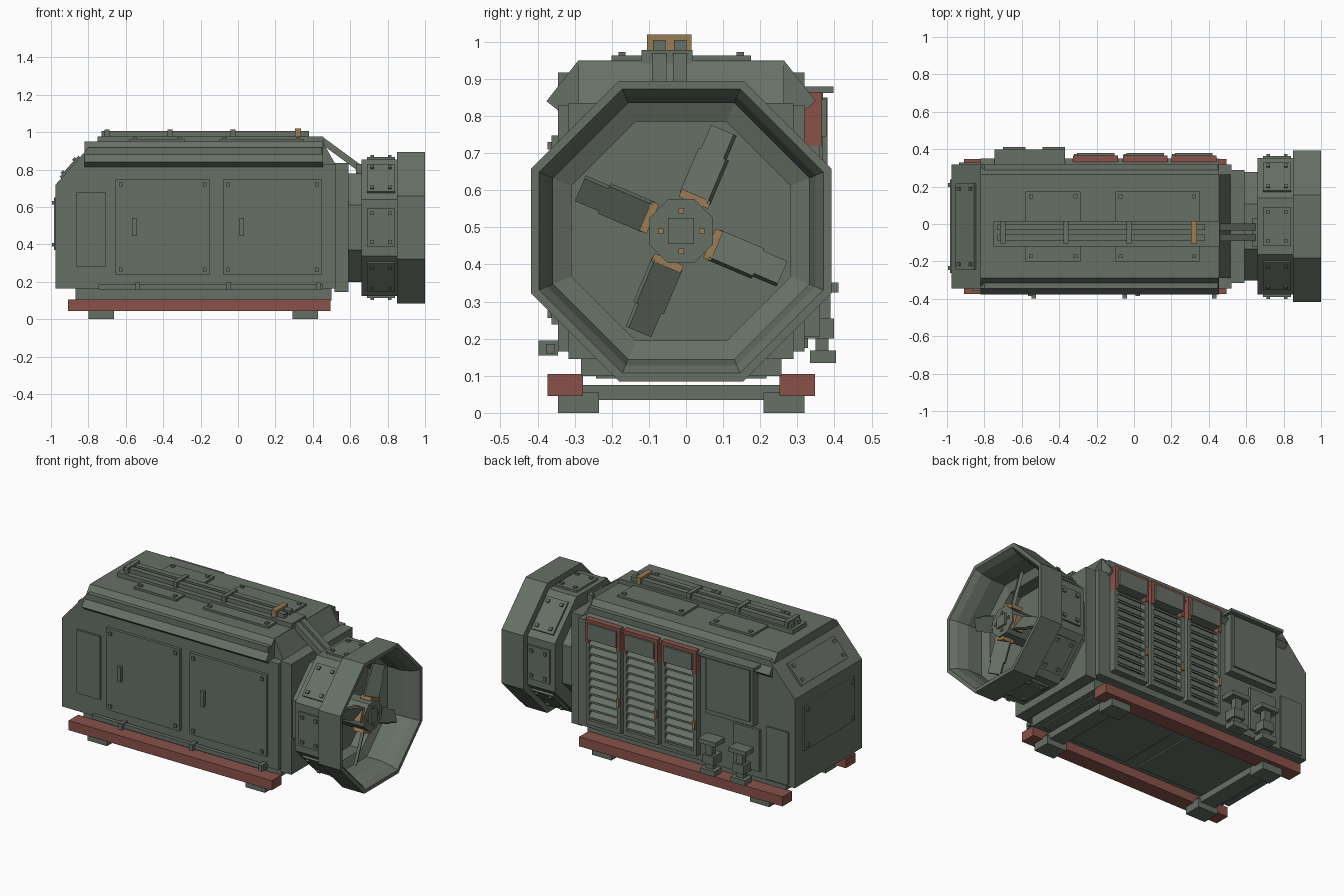
import bpy, bmesh
from math import cos, sin, pi, radians
from mathutils import Vector, Matrix

if "Cube" in bpy.data.objects:
    bpy.data.objects.remove(bpy.data.objects["Cube"], do_unlink=True)


def material(name, rgb):
    m = bpy.data.materials.new(name)
    m.use_nodes = True
    m.diffuse_color = (*rgb, 1)
    m.node_tree.nodes["Principled BSDF"].inputs["Base Color"].default_value = (*rgb, 1)
    return m


GREEN = material("grey_green_paint", (0.135, 0.162, 0.132))
RED = material("rust_red_paint", (0.25, 0.085, 0.068))
TAN = material("tan_fittings", (0.32, 0.2, 0.09))
CY, CZ = -0.013, 0.49      # centre line of body and fan


def finish(name, bm, mat):
    bmesh.ops.recalc_face_normals(bm, faces=bm.faces)
    me = bpy.data.meshes.new(name)
    bm.to_mesh(me)
    bm.free()
    me.materials.append(mat)
    ob = bpy.data.objects.new(name, me)
    bpy.context.collection.objects.link(ob)
    return ob


def add_box(bm, size, matrix):
    bmesh.ops.create_cube(bm, size=1, matrix=matrix @ Matrix.Diagonal((*size, 1)))


def box(name, x, y, z, mat=GREEN):
    bm = bmesh.new()
    lo, hi = Vector((x[0], y[0], z[0])), Vector((x[1], y[1], z[1]))
    add_box(bm, hi - lo, Matrix.Translation((lo + hi) / 2))
    return finish(name, bm, mat)


def prism(name, pts, axis, a, b, mat=GREEN):
    """Extrude an XZ profile along y, or a YZ profile along x."""
    bm = bmesh.new()
    place = (lambda p, d: (p[0], d, p[1])) if axis == "y" else (lambda p, d: (d, p[0], p[1]))
    face = bm.faces.new([bm.verts.new(place(p, a)) for p in pts])
    new = bmesh.ops.extrude_face_region(bm, geom=[face])["geom"]
    shift = Vector(place((0, 0), b - a))
    bmesh.ops.translate(bm, vec=shift, verts=[v for v in new if isinstance(v, bmesh.types.BMVert)])
    return finish(name, bm, mat)


def panel(name, centre, u, n, w, h, t=0.015, bolts=True, mat=GREEN):
    """Raised plate: width along u, facing n, with square corner bolts."""
    u, n = Vector(u).normalized(), Vector(n).normalized()
    m = Matrix((u, n.cross(u), n)).transposed().to_4x4()
    m.translation = centre
    bm = bmesh.new()
    add_box(bm, (w, h, t * 2), m)
    if bolts:
        for sx in (-1, 1):
            for sy in (-1, 1):
                add_box(bm, (0.02, 0.02, 0.02), m @ Matrix.Translation(
                    (sx * (w / 2 - 0.028), sy * (h / 2 - 0.028), t)))
    return finish(name, bm, mat)


def octagon_ring(name, profile, mat=GREEN):
    """Sweep a closed (x, apothem) profile around the fan axis in eight flats."""
    bm = bmesh.new()
    rows = []
    for k in range(8):
        a = pi / 8 + k * pi / 4
        rows.append([bm.verts.new((x, CY + r / cos(pi / 8) * cos(a), CZ + r / cos(pi / 8) * sin(a)))
                     for x, r in profile])
    n = len(profile)
    for k in range(8):
        p, q = rows[k], rows[(k + 1) % 8]
        for i in range(n):
            j = (i + 1) % n
            bm.faces.new((p[i], p[j], q[j], q[i]))
    return finish(name, bm, mat)


def octagon_disc(name, x0, x1, r, mat=GREEN):
    pts = [(CY + r / cos(pi / 8) * cos(pi / 8 + k * pi / 4),
            CZ + r / cos(pi / 8) * sin(pi / 8 + k * pi / 4)) for k in range(8)]
    return prism(name, pts, "x", x0, x1, mat)


# Body shell, roof and base
FRONT, BACK = CY - 0.332, CY + 0.332
prism("body", [(-0.975, 0.165), (-0.975, 0.72), (-0.8, 0.917), (0.45, 0.917), (0.45, 0.83), (0.52, 0.83),
               (0.52, 0.165)], "y", FRONT, BACK)
half = [(0.332, 0.815), (0.363, 0.84), (0.277, 0.95)]
prism("roof_cap", [(CY + y, z) for y, z in half] + [(CY - y, z) for y, z in half[::-1]],
      "x", -0.82, 0.455)
prism("roof_end_slope", [(0.44, 0.83), (0.44, 0.945), (0.455, 0.945), (0.52, 0.83)],
      "y", CY - 0.277, CY + 0.277)
box("base", (-0.87, 0.5), (CY - 0.27, CY + 0.27), (0.1, 0.17))
for i, x in enumerate((-0.53, 0.16)):
    panel(f"underside_plate_{i}", (x, CY, 0.1), (1, 0, 0), (0, 0, -1), 0.6, 0.46, 0.008, False)

# Skids, feet and cross beams
for side, s in (("front", -1), ("back", 1)):
    box(f"{side}_skid", (-0.91, 0.495), sorted((CY + s * 0.265, CY + s * 0.36)), (0.045, 0.105), RED)
    for end, x in (("left", 0.36), ("right", -0.732)):
        box(f"{side}_{end}_foot", (x - 0.068, x + 0.068), sorted((CY + s * 0.222, CY + s * 0.332)), (0, 0.055))
for end, x in (("left", 0.36), ("right", -0.732)):
    box(f"{end}_cross_beam", (x - 0.05, x + 0.05), (CY - 0.28, CY + 0.28), (0.035, 0.075))

# Front doors, access panel and handles
for i, (x0, x1, hx) in enumerate(((-0.655, -0.15, -0.555), (-0.08, 0.45, 0.02))):
    panel(f"front_door_{i}", ((x0 + x1) / 2, FRONT, 0.493), (1, 0, 0), (0, -1, 0), x1 - x0, 0.51, 0.018)
    box(f"door_handle_{i}", (hx - 0.011, hx + 0.011), (FRONT - 0.04, FRONT), (0.445, 0.54))
panel("front_access_panel", (-0.785, FRONT, 0.48), (1, 0, 0), (0, -1, 0), 0.16, 0.395, 0.012, False)

# Front conduit and clamps
box("front_conduit", (-0.745, 0.455), (FRONT - 0.032, FRONT - 0.008), (0.16, 0.186))
for i, x in enumerate((-0.535, -0.05, 0.43)):
    box(f"conduit_clamp_{i}", (x - 0.012, x + 0.012), (FRONT - 0.052, FRONT), (0.155, 0.195))

# Right end plates
panel("end_plate", (-0.975, CY, 0.51), (0, 1, 0), (-1, 0, 0), 0.5, 0.28, 0.01)
panel("end_slope_plate", (-0.895, CY, 0.81), (0, 1, 0), (-0.197, 0, 0.175), 0.46, 0.15, 0.012)

# Roof hatches, cable tray and cables
for i, (x0, x1) in enumerate(((-0.58, -0.285), (-0.1, 0.35))):
    panel(f"roof_hatch_{i}", ((x0 + x1) / 2, CY, 0.95), (1, 0, 0), (0, 0, 1), x1 - x0, 0.375, 0.013)
box("cable_tray", (-0.75, 0.457), (-0.12, 0.017), (0.93, 0.978))
for i, y in enumerate((-0.072, -0.016)):
    box(f"roof_cable_{i}", (-0.73, 0.38), (y - 0.017, y + 0.017), (0.97, 1.005))
    bm = bmesh.new()
    a, b = Vector((0.45, y, 0.955)), Vector((0.675, y, 0.79))
    d = b - a
    add_box(bm, (d.length, 0.038, 0.035),
            Matrix.Translation((a + b) / 2) @ Vector((1, 0, 0)).rotation_difference(d).to_matrix().to_4x4())
    finish(f"diagonal_strut_{i}", bm, GREEN)
for i, x in enumerate((-0.7, -0.363, -0.027, 0.32)):
    last = i == 3
    w = 0.016 if last else 0.013
    box(f"cable_clamp_{i}", (x - w, x + w), (-0.105, 0.015), (0.97, 1.02 if last else 1.015), TAN if last else GREEN)

# Louvred cooling panels on the back
for i, x0 in enumerate((-0.325, -0.06, 0.2)):
    x1 = x0 + 0.24
    name = f"louvre_{i}"
    box(f"{name}_top_frame", (x0, x1), (BACK - 0.01, BACK + 0.048), (0.845, 0.865), RED)
    box(f"{name}_header", (x0 + 0.02, x1 - 0.02), (BACK - 0.01, BACK + 0.06), (0.745, 0.845))
    for j, xa in enumerate((x0, x1 - 0.022)):
        box(f"{name}_upper_stile_{j}", (xa, xa + 0.022), (BACK - 0.01, BACK + 0.048), (0.72, 0.845), RED)
        box(f"{name}_lower_stile_{j}", (xa, xa + 0.022), (BACK - 0.01, BACK + 0.042), (0.22, 0.72))
    box(f"{name}_bottom_frame", (x0, x1), (BACK - 0.01, BACK + 0.042), (0.205, 0.235))
    box(f"{name}_latch", (x0 + 0.004, x0 + 0.02), (BACK + 0.04, BACK + 0.055), (0.375, 0.425), TAN)
    for k in range(10):
        z = 0.245 + k * 0.05
        prism(f"{name}_slat_{k}", [(BACK - 0.005, z + 0.042), (BACK + 0.008, z + 0.042),
                                   (BACK + 0.042, z + 0.012), (BACK + 0.042, z), (BACK - 0.005, z + 0.03)],
              "x", x0 + 0.02, x1 - 0.02)

# Control cabinet and low panels on the back
box("control_cabinet", (-0.72, -0.39), (BACK - 0.01, BACK + 0.05), (0.5, 0.865))
panel("cabinet_door", (-0.555, BACK + 0.05, 0.69), (-1, 0, 0), (0, 1, 0), 0.3, 0.32, 0.012, False)
box("cabinet_lid", (-0.745, -0.37), (BACK - 0.01, BACK + 0.078), (0.862, 0.88))
panel("valve_back_plate", (-0.65, BACK, 0.34), (-1, 0, 0), (0, 1, 0), 0.18, 0.26, 0.015, False)
panel("back_end_plate", (-0.86, BACK, 0.34), (-1, 0, 0), (0, 1, 0), 0.15, 0.33, 0.01, False)

# Two block valves on the back
for i, x in enumerate((-0.64, -0.43)):
    for part, w, y0, y1, z0, z1 in (("cap", 0.06, 0, 0.092, 0.325, 0.352), ("stem", 0.022, 0.035, 0.07, 0.25, 0.33),
                                    ("body", 0.038, 0, 0.08, 0.2, 0.255), ("neck", 0.025, 0.03, 0.065, 0.16, 0.21),
                                    ("flange", 0.05, 0.015, 0.085, 0.135, 0.168)):
        box(f"valve_{i}_{part}", (x - w, x + w), (BACK + y0, BACK + y1), (z0, z1))

# Fan mount and octagonal shroud
box("fan_mount", (0.515, 0.59), (CY - 0.303, CY + 0.303), (0.145, 0.835))
octagon_disc("fan_neck", 0.58, 0.68, 0.29)
octagon_ring("fan_shroud", [(0.66, 0.2), (0.66, 0.365), (0.85, 0.365), (0.85, 0.405), (1.0, 0.405), (1.0, 0.383),
                            (0.965, 0.362), (0.9, 0.345), (0.8, 0.345), (0.78, 0.295), (0.7, 0.295), (0.7, 0.2)])
octagon_disc("shroud_back_wall", 0.665, 0.702, 0.25)
for k in range(8):
    a = k * pi / 4
    n = Vector((0, cos(a), sin(a)))
    panel(f"shroud_plate_{k}", Vector((0.765, CY, CZ)) + n * 0.365, (1, 0, 0), n, 0.15, 0.21, 0.012)
box("strut_bracket", (0.63, 0.7), (-0.12, 0.03), (0.77, 0.83))

# Fan hub, blade mounts and blades
octagon_disc("fan_hub", 0.7, 0.94, 0.086)
box("hub_cap", (0.93, 0.952), (CY - 0.035, CY + 0.035), (CZ - 0.035, CZ + 0.035))
for k in range(4):
    def spin(angle, r, x):
        return (Matrix.Translation((x, CY, CZ)) @ Matrix.Rotation(angle, 4, "X")
                @ Matrix.Translation((0, r, 0)))
    a = radians(67 + 90 * k)
    bm = bmesh.new()
    add_box(bm, (0.014, 0.015, 0.015), spin(k * pi / 2, 0.055, 0.94))
    finish(f"hub_stud_{k}", bm, TAN)
    bm = bmesh.new()
    add_box(bm, (0.07, 0.022, 0.085), spin(a, 0.094, 0.895))
    finish(f"blade_mount_{k}", bm, TAN)
    bm = bmesh.new()
    pitch = spin(a, 0, 0.9) @ Matrix.Rotation(radians(-30), 4, "Y")
    add_box(bm, (0.018, 0.13, 0.092), pitch @ Matrix.Translation((0, 0.16, 0)))
    add_box(bm, (0.018, 0.075, 0.076), pitch @ Matrix.Translation((0, 0.2575, 0)))
    finish(f"fan_blade_{k}", bm, GREEN)
